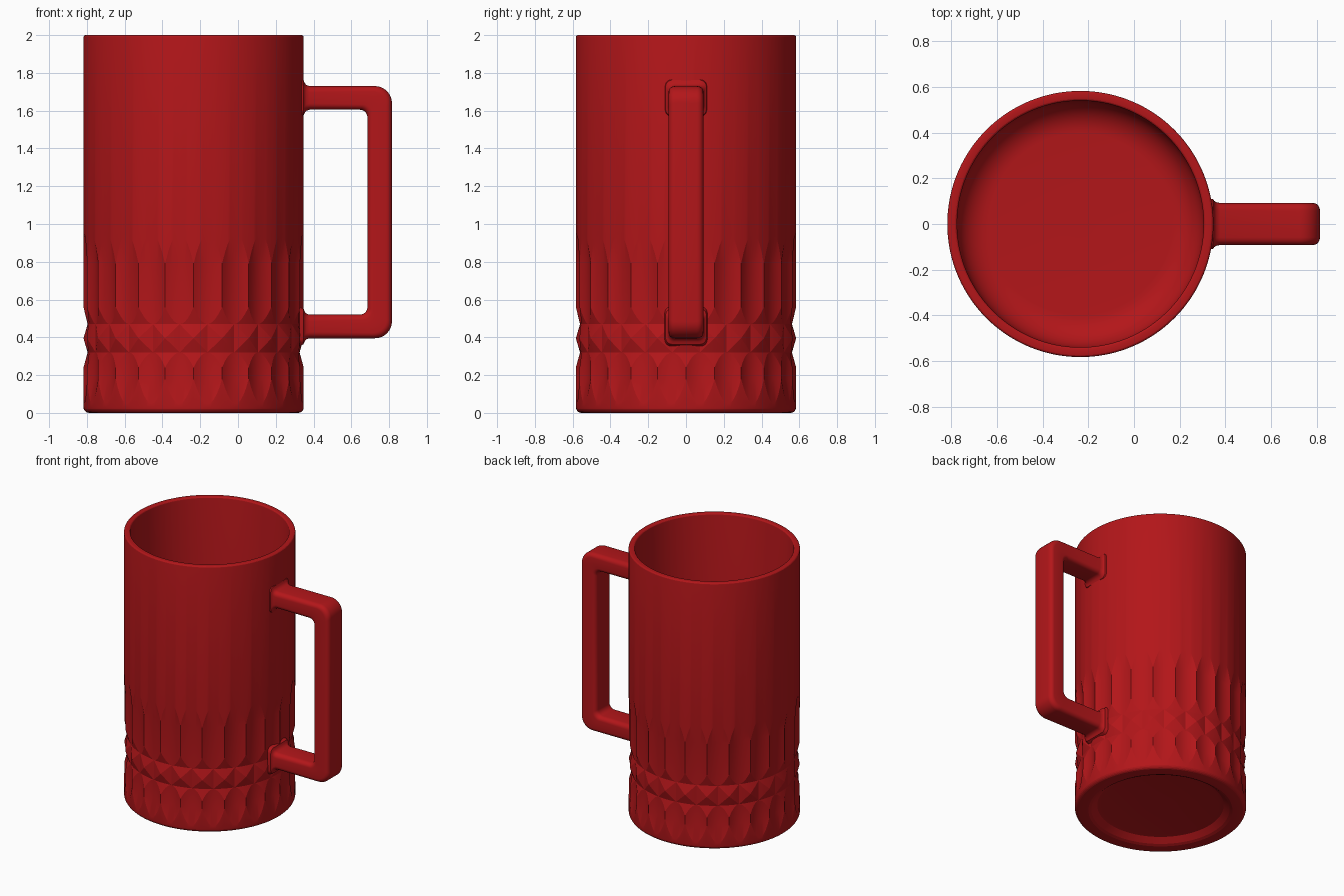
import bpy, bmesh, math
from mathutils import Vector

if "Cube" in bpy.data.objects:
    bpy.data.objects.remove(bpy.data.objects["Cube"])

CX, R, D = -0.235, 0.583, 0.022      # body centre, radius, depth of cut pattern
FLUTES, HALF = 24, 5                 # repeats round the body, columns per half repeat

red = bpy.data.materials.new("red")
red.diffuse_color = (0.45, 0.008, 0.01, 1)
red.use_nodes = True
red.node_tree.nodes["Principled BSDF"].inputs["Base Color"].default_value = red.diffuse_color


def finish(bm, name, angle):
    bmesh.ops.remove_doubles(bm, verts=bm.verts, dist=1e-5)
    bmesh.ops.recalc_face_normals(bm, faces=bm.faces)
    me = bpy.data.meshes.new(name)
    bm.to_mesh(me)
    bm.free()
    ob = bpy.data.objects.new(name, me)
    bpy.context.collection.objects.link(ob)
    me.materials.append(red)
    bpy.ops.object.select_all(action='DESELECT')
    ob.select_set(True)
    bpy.context.view_layer.objects.active = ob
    bpy.ops.object.shade_smooth_by_angle(angle=math.radians(angle))
    return ob


def skin(bm, rings):
    # bridge successive closed rings, cap both ends
    rows = [[bm.verts.new(p) for p in ring] for ring in rings]
    n = len(rows[0])
    for a, b in zip(rows, rows[1:]):
        for i in range(n):
            j = (i + 1) % n
            bm.faces.new((a[i], a[j], b[j], b[i]))
    bm.faces.new(rows[0])
    bm.faces.new(rows[-1])


def arc(cx, cz, r, a0, a1, n):
    angles = [math.radians(a0 + (a1 - a0) * i / n) for i in range(n + 1)]
    return [(cx + r * math.cos(a), cz + r * math.sin(a)) for a in angles]


# ---- mug body: each row gives (radius, z) for u = 0 on a ridge .. 1 in a valley
def plain(points):
    return [lambda u, p=p: p for p in points]


def flute(u):
    return D * (1 - (1 - u) ** 2)


def flute_rows(groove, ridge, fade, tip):
    # V groove, pointed foot of the flute, straight part, arched end
    return [
        lambda u: (R - D, groove),
        lambda u: (R - flute(u), groove + (ridge - groove) * (1 - flute(u) / D)),
        lambda u: (R - flute(u), fade),
        lambda u: (R, tip + (fade - tip) * (1 - u) ** 2),
    ]


# recessed underside and rounded foot
rows = plain([(0.05, 0.045), (0.40, 0.045), (0.43, 0.04), (0.47, 0.008), (0.49, 0.0)])
rows += plain(arc(R - 0.03, 0.03, 0.03, -90, 0, 5))
# lower flutes, band of square pyramids, upper flutes
rows += flute_rows(0.32, 0.24, 0.18, 0.05)[::-1]
rows += [lambda u: (R - D * u, 0.395 - 0.075 * u),
         lambda u: (R - D * u, 0.395 + 0.075 * u)]
rows += flute_rows(0.47, 0.56, 0.79, 0.95)
# rounded rim, inner wall, filleted floor
rows += plain(arc(R - 0.012, 1.988, 0.012, 0, 90, 4))
rows += plain(arc(0.552, 1.988, 0.012, 90, 180, 4))
rows += plain(arc(0.40, 0.26, 0.14, 0, -90, 10))
rows += plain([(0.05, 0.12)])

count = FLUTES * HALF * 2
rings = []
for row in rows:
    ring = []
    for i in range(count):
        k = i % (2 * HALF)
        r, z = row(min(k, 2 * HALF - k) / HALF)
        a = math.tau * i / count
        ring.append((CX + r * math.cos(a), r * math.sin(a), z))
    rings.append(ring)
bm = bmesh.new()
skin(bm, rings)
finish(bm, "mug_body", 13)

# ---- handle: inner and outer outline in xz, swept with a rounded rectangle
Z0, Z1, XI, XO = 0.395, 1.73, 0.685, 0.815
T = 0.125
flare = [(0.325, 0.042), (0.347, 0.032), (0.352, 0.018), (0.361, 0.006), (0.378, 0.0)]
stations = [((x, Z1 - T - f), (x, Z1 + f), 0.092 + f * 0.5) for x, f in flare]
for (ci, co, a0, a1) in (
        ((XI - 0.04, Z1 - T - 0.04), (XO - 0.09, Z1 - 0.09), 90, 0),
        ((XI - 0.04, Z0 + T + 0.04), (XO - 0.09, Z0 + 0.09), 0, -90)):
    stations += [(i, o, 0.092) for i, o in
                 zip(arc(*ci, 0.04, a0, a1, 8), arc(*co, 0.09, a0, a1, 8))]
stations += [((x, Z0 + T + f), (x, Z0 - f), 0.092 + f * 0.5) for x, f in flare[::-1]]

rings = []
for i, o, w in stations:
    inner, outer = Vector((i[0], 0, i[1])), Vector((o[0], 0, o[1]))
    mid, t = (inner + outer) / 2, (outer - inner).length / 2
    d = (outer - inner).normalized()
    c = 0.034
    section = []
    for q, (sy, st) in enumerate(((1, 1), (-1, 1), (-1, -1), (1, -1))):
        section += arc(sy * (w - c), st * (t - c), c, 90 * q, 90 * q + 90, 5)
    rings.append([mid + d * s + Vector((0, y, 0)) for y, s in section])
bm = bmesh.new()
skin(bm, rings)
finish(bm, "handle", 40)
